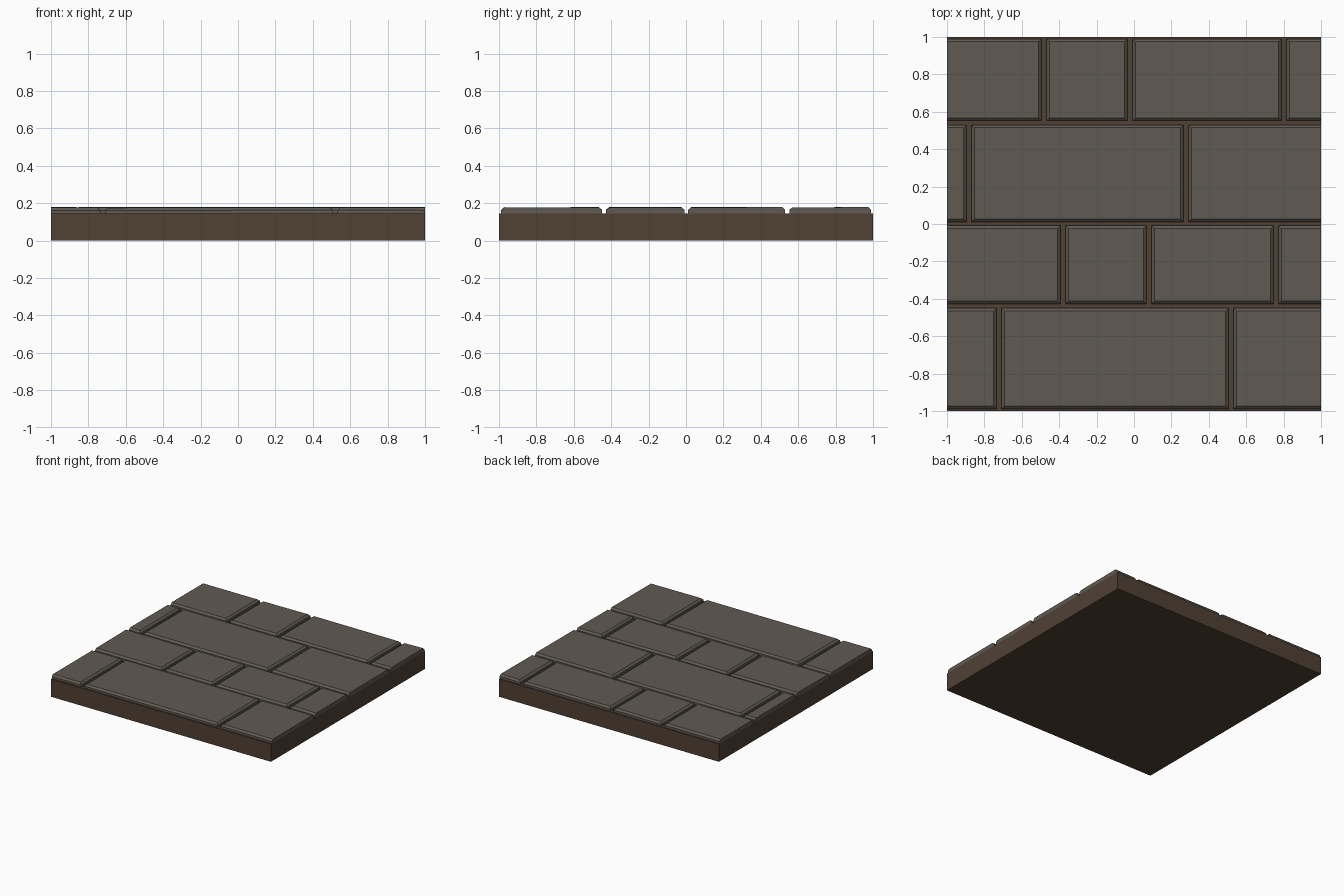
import bpy, bmesh, random

if "Cube" in bpy.data.objects:
    bpy.data.objects.remove(bpy.data.objects["Cube"])

random.seed(4)
SLAB_TOP = 0.145
STONE_TOP = 0.177
CHAMFER = 0.015


def material(name, rgb):
    m = bpy.data.materials.new(name)
    m.diffuse_color = (*rgb, 1)
    m.use_nodes = True
    m.node_tree.nodes["Principled BSDF"].inputs["Base Color"].default_value = m.diffuse_color
    return m


mortar = material("brown mortar", (0.082, 0.052, 0.034))
stone = material("grey stone", (0.117, 0.103, 0.085))


def add_object(name, bm, mat):
    bmesh.ops.recalc_face_normals(bm, faces=bm.faces)
    me = bpy.data.meshes.new(name)
    bm.to_mesh(me)
    bm.free()
    me.materials.append(mat)
    bpy.context.collection.objects.link(bpy.data.objects.new(name, me))


def paving_stone(name, x0, x1, y0, y1):
    """Chamfered block; ends on the tile edge are cut straight."""
    a = 0 if x0 <= -1 else CHAMFER
    b = 0 if x1 >= 1 else CHAMFER
    bm = bmesh.new()

    def ring(l, r, inset, zs):
        pts = [(l, y0 + inset), (r, y0 + inset), (r, y1 - inset), (l, y1 - inset)]
        return [bm.verts.new((x, y, z)) for (x, y), z in zip(pts, zs)]

    tops = [STONE_TOP + random.uniform(-0.002, 0.002) for _ in range(4)]
    rings = [ring(x0, x1, 0, [SLAB_TOP] * 4),
             ring(x0, x1, 0, [z - 0.014 for z in tops]),
             ring(x0 + a, x1 - b, CHAMFER, tops)]
    for lo, hi in zip(rings, rings[1:]):
        for i in range(4):
            j = (i + 1) % 4
            bm.faces.new((lo[i], lo[j], hi[j], hi[i]))
    bm.faces.new(rings[0][::-1])
    bm.faces.new(rings[-1])
    add_object(name, bm, stone)


# Mortar slab
bm = bmesh.new()
bmesh.ops.create_cube(bm, size=1)
for v in bm.verts:
    v.co.x *= 2
    v.co.y *= 2
    v.co.z = (v.co.z + 0.5) * SLAB_TOP
add_object("mortar_slab", bm, mortar)

# Stone courses: y range and centres of the vertical joints
courses = [
    (-0.988, -0.450, [-0.722, 0.519]),
    (-0.427, -0.009, [-0.380, 0.080, 0.759]),
    (0.012, 0.530, [-0.882, 0.278]),
    (0.553, 0.990, [-0.481, -0.021, 0.802]),
]
GAP = 0.014
for r, (y0, y1, joints) in enumerate(courses):
    starts = [-1] + [j + GAP for j in joints]
    ends = [j - GAP for j in joints] + [1]
    for c, (x0, x1) in enumerate(zip(starts, ends)):
        paving_stone(f"stone_{r + 1}_{c + 1}", x0, x1, y0, y1)
